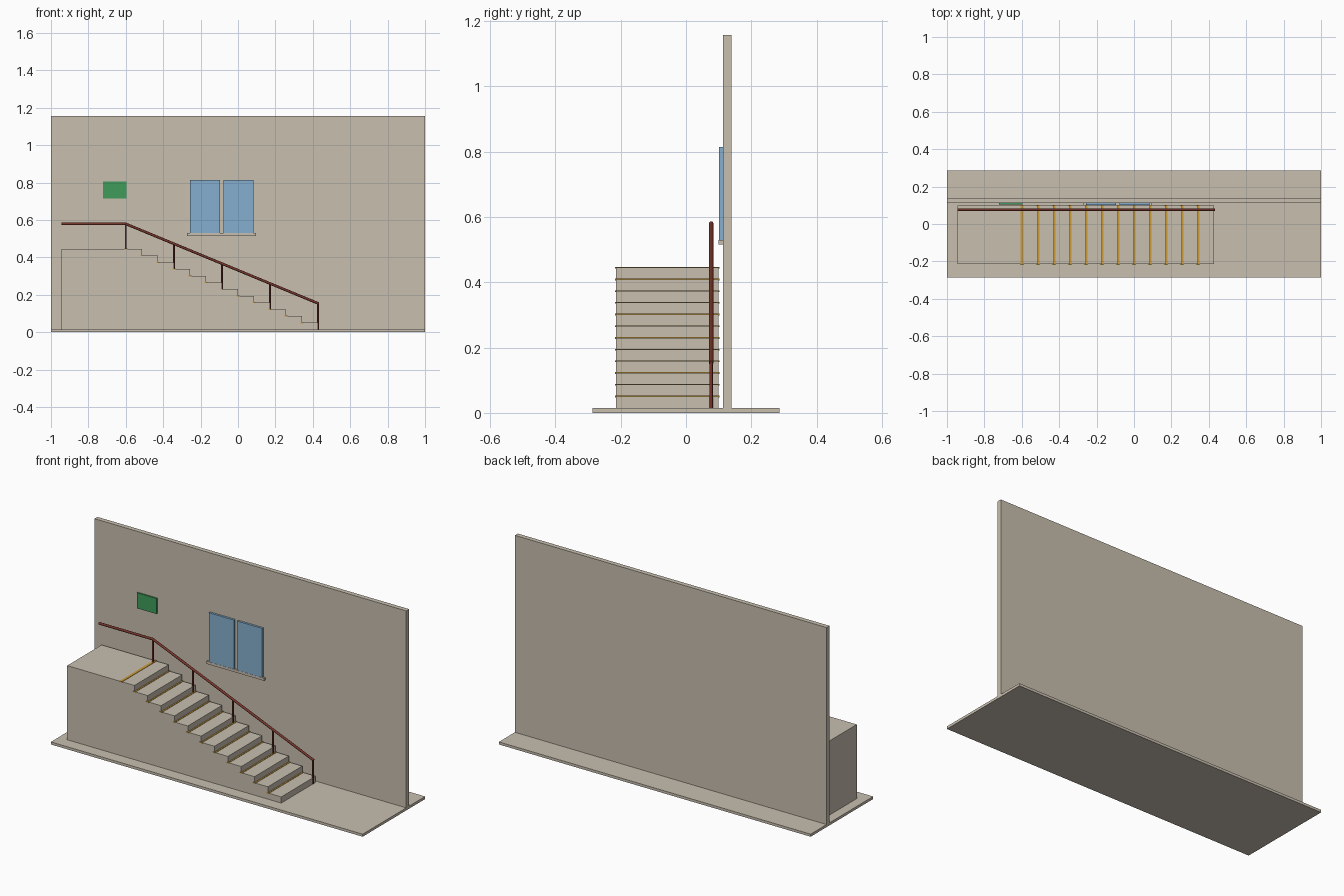
import bpy, bmesh
from mathutils import Vector

cube = bpy.data.objects.get("Cube")
if cube:
    bpy.data.objects.remove(cube, do_unlink=True)


def make_material(name, rgb):
    m = bpy.data.materials.new(name)
    m.use_nodes = True
    m.diffuse_color = (*rgb, 1)
    m.node_tree.nodes["Principled BSDF"].inputs["Base Color"].default_value = (*rgb, 1)
    return m


concrete = make_material("warm_concrete", (0.58, 0.52, 0.43))
glass = make_material("blue_glass", (0.24, 0.43, 0.62))
green = make_material("sign_green", (0.05, 0.33, 0.10))
red = make_material("rail_red_brown", (0.18, 0.035, 0.022))
yellow = make_material("strip_yellow", (0.60, 0.33, 0.04))


def finish(name, bm, mat):
    mesh = bpy.data.meshes.new(name)
    bm.to_mesh(mesh)
    bm.free()
    mesh.materials.append(mat)
    ob = bpy.data.objects.new(name, mesh)
    bpy.context.collection.objects.link(ob)
    return ob


def box(name, xs, ys, zs, mat):
    bm = bmesh.new()
    bmesh.ops.create_cube(bm, size=1)
    for v in bm.verts:
        v.co = [r[0] if c < 0 else r[1] for c, r in zip(v.co, (xs, ys, zs))]
    return finish(name, bm, mat)


def bar(name, start, end, radius, mat):
    a, b = Vector(start), Vector(end)
    bm = bmesh.new()
    bmesh.ops.create_cone(bm, cap_ends=True, segments=12, radius1=radius,
                          radius2=radius, depth=(b - a).length)
    turn = (b - a).to_track_quat('Z', 'Y').to_matrix()
    bmesh.ops.rotate(bm, matrix=turn, verts=bm.verts)
    bmesh.ops.translate(bm, vec=(a + b) / 2, verts=bm.verts)
    for f in bm.faces:
        f.smooth = len(f.verts) == 4
    return finish(name, bm, mat)


# Floor and wall
FLOOR = 0.015
WALL = 0.113
box("floor", (-1, 1), (-0.286, 0.286), (0, FLOOR), concrete)
box("wall", (-1, 1), (WALL, 0.14), (FLOOR, 1.157), concrete)

# Landing and stairs, counted from the top down
STEPS = 12
X0, X1, TOP = -0.6, 0.428, 0.445
YS = (-0.215, 0.1)
run = (X1 - X0) / STEPS
rise = (TOP - FLOOR) / STEPS
box("landing", (-0.945, X0), YS, (FLOOR, TOP), concrete)
for i in range(STEPS):
    x, z = X0 + i * run, TOP - i * rise
    box(f"step_{i + 1}", (x, x + run), YS, (FLOOR, z), concrete)
    box(f"safety_strip_{i + 1}", (x - 0.008, x + 0.008),
        (YS[0] - 0.003, YS[1] + 0.002), (z - 0.003, z + 0.002), yellow)

# Handrail with evenly spaced posts
RY, RAIL_TOP, RAIL_LOW = 0.077, 0.579, 0.154
bar("landing_rail", (-0.945, RY, RAIL_TOP), (X0 + 0.001, RY, RAIL_TOP), 0.007, red)
bar("sloping_rail", (X0 - 0.002, RY, RAIL_TOP + 0.001), (X1 + 0.003, RY, RAIL_LOW - 0.001), 0.007, red)
for k in range(5):
    t = k / 4
    x = X0 + (X1 - X0) * t
    foot = max(FLOOR, TOP - t * STEPS * rise)
    bar(f"rail_post_{k + 1}", (x, RY, foot),
        (x, RY, RAIL_TOP + (RAIL_LOW - RAIL_TOP) * t), 0.005, red)

# Window panes, sill and sign on the wall
box("window_pane_right", (-0.257, -0.097), (0.101, WALL), (0.53, 0.815), glass)
box("window_pane_left", (-0.077, 0.083), (0.101, WALL), (0.53, 0.815), glass)
box("window_sill", (-0.273, 0.097), (0.1, WALL), (0.515, 0.53), concrete)
box("wall_sign", (-0.722, -0.597), (0.105, WALL), (0.715, 0.805), green)
